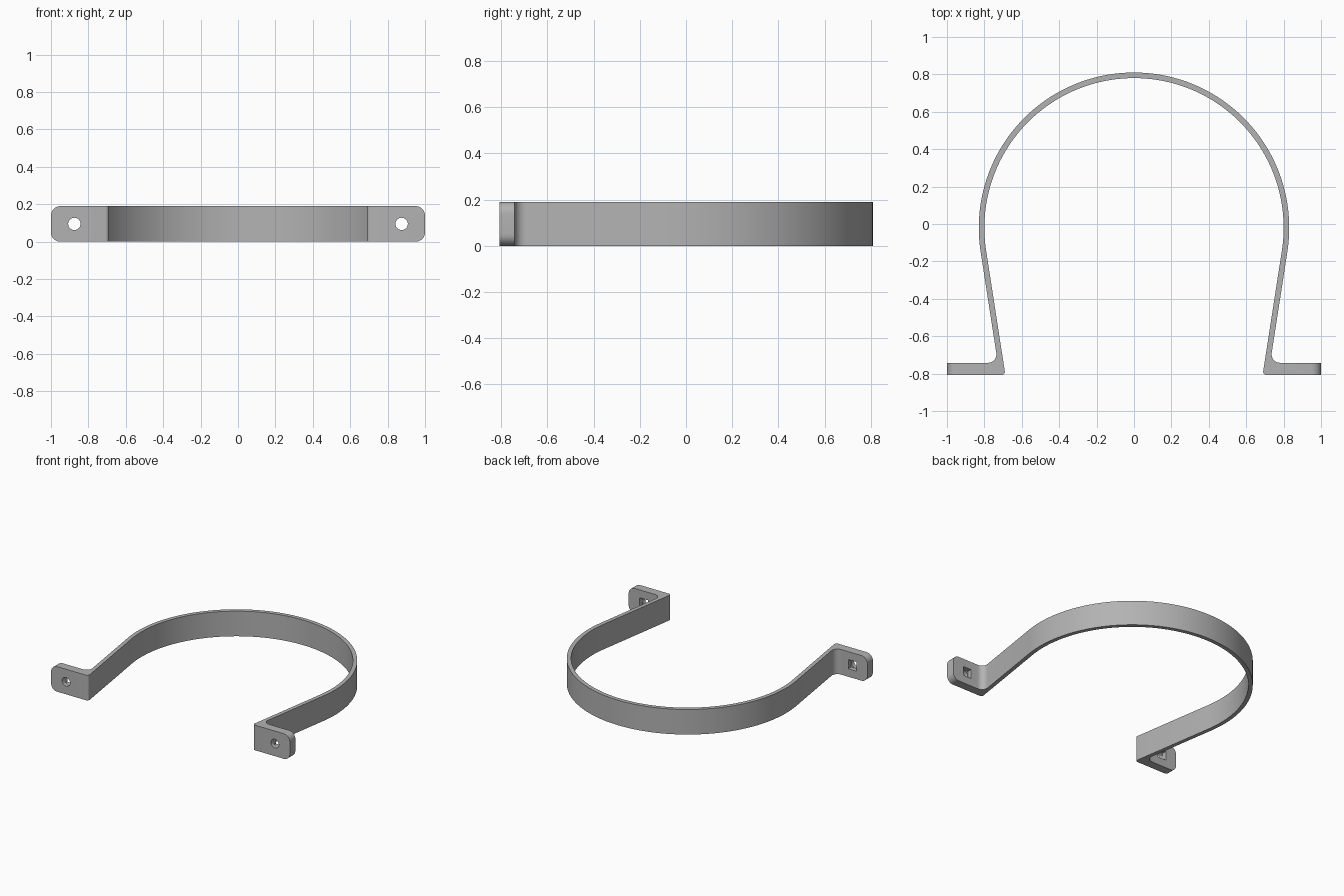
import bpy, bmesh, math
from mathutils import Vector

if "Cube" in bpy.data.objects:
    bpy.data.objects.remove(bpy.data.objects["Cube"])

H = 0.19                      # strap width (height in z)
R_IN, R_OUT = 0.80, 0.83      # loop radii
CY = -0.02                    # loop centre in y
Y0, Y1 = -0.808, -0.742       # foot front and back
TILT = math.radians(-8.8)     # angle where the loop turns into the straight leg
HOLE_X = 0.875

steel = bpy.data.materials.new("grey_steel")
steel.diffuse_color = (0.45, 0.45, 0.45, 1)
steel.use_nodes = True
steel.node_tree.nodes["Principled BSDF"].inputs["Base Color"].default_value = steel.diffuse_color


def round_corner(a, p, b, r, n=8):
    """Arc of radius r that replaces the corner p between a and b."""
    a, p, b = Vector(a), Vector(p), Vector(b)
    u, v = (a - p).normalized(), (b - p).normalized()
    half = u.angle(v) / 2
    c = p + (u + v).normalized() * (r / math.sin(half))
    s = p + u * (r / math.tan(half)) - c
    e = p + v * (r / math.tan(half)) - c
    pts = []
    for i in range(n + 1):
        t = i / n
        d = s * math.sin((1 - t) * s.angle(e)) + e * math.sin(t * s.angle(e))
        pts.append(c + d.normalized() * r)
    return pts


def arc(r, n=40):
    """Right half of the loop from the leg up to the top."""
    return [Vector((r * math.cos(t), CY + r * math.sin(t)))
            for t in (TILT + (math.pi / 2 - TILT) * i / n for i in range(n + 1))]


def leg_at(start, y):
    """Point on the straight leg at the given y."""
    return Vector((start.x - (start.y - y) * math.tan(-TILT), y))


# Right half profile: inside of loop, down the leg, foot, back up the outside
inner, outer = arc(R_IN), arc(R_OUT)
heel = leg_at(inner[0], Y0)
crook = leg_at(outer[0], Y1)
half = inner[::-1]
half += round_corner(inner[0], heel, (1, Y0), 0.018, 5)
half += [Vector((1, Y0)), Vector((1, Y1))]
half += round_corner((1, Y1), crook, outer[0], 0.045)
half += outer
left = [Vector((-p.x, p.y)) for p in half[::-1]][1:-1]
profile = half + left

# Strap body extruded upwards
bm = bmesh.new()
base = bm.faces.new([bm.verts.new((p.x, p.y, 0)) for p in profile])
ext = bmesh.ops.extrude_face_region(bm, geom=[base])
bmesh.ops.translate(bm, vec=(0, 0, H),
                    verts=[g for g in ext["geom"] if isinstance(g, bmesh.types.BMVert)])
bmesh.ops.recalc_face_normals(bm, faces=bm.faces[:])

# Rounded outer corners of the feet
tips = [e for e in bm.edges
        if all(abs(v.co.x) > 0.999 for v in e.verts)
        and abs(e.verts[0].co.y - e.verts[1].co.y) > 0.01]
bmesh.ops.bevel(bm, geom=tips, offset=0.05, segments=8, profile=0.5, affect='EDGES')
mesh = bpy.data.meshes.new("strap_clamp")
bm.to_mesh(mesh)
bm.free()
strap = bpy.data.objects.new("strap_clamp", mesh)
bpy.context.collection.objects.link(strap)
mesh.materials.append(steel)
bpy.context.view_layer.objects.active = strap
strap.select_set(True)


def cut(cutter):
    """Subtract a cutter from the strap and remove it."""
    cutter.hide_render = True
    cutter.data.materials.append(steel)
    mod = strap.modifiers.new("cut", 'BOOLEAN')
    mod.operation, mod.solver, mod.object = 'DIFFERENCE', 'EXACT', cutter
    bpy.ops.object.select_all(action='DESELECT')
    bpy.context.view_layer.objects.active = strap
    strap.select_set(True)
    bpy.ops.object.modifier_apply(modifier=mod.name)
    bpy.data.objects.remove(cutter)


# Round bolt holes with square pockets at the back
for side in (-1, 1):
    bpy.ops.mesh.primitive_cylinder_add(vertices=32, radius=0.033, depth=0.2,
                                        location=(side * HOLE_X, (Y0 + Y1) / 2, H / 2),
                                        rotation=(math.pi / 2, 0, 0))
    cut(bpy.context.object)
    bpy.ops.mesh.primitive_cube_add(size=1, location=(side * HOLE_X, Y1, H / 2))
    pocket = bpy.context.object
    pocket.scale = (0.07, 0.07, 0.07)
    cut(pocket)

bpy.ops.object.shade_smooth_by_angle(angle=math.radians(30))
